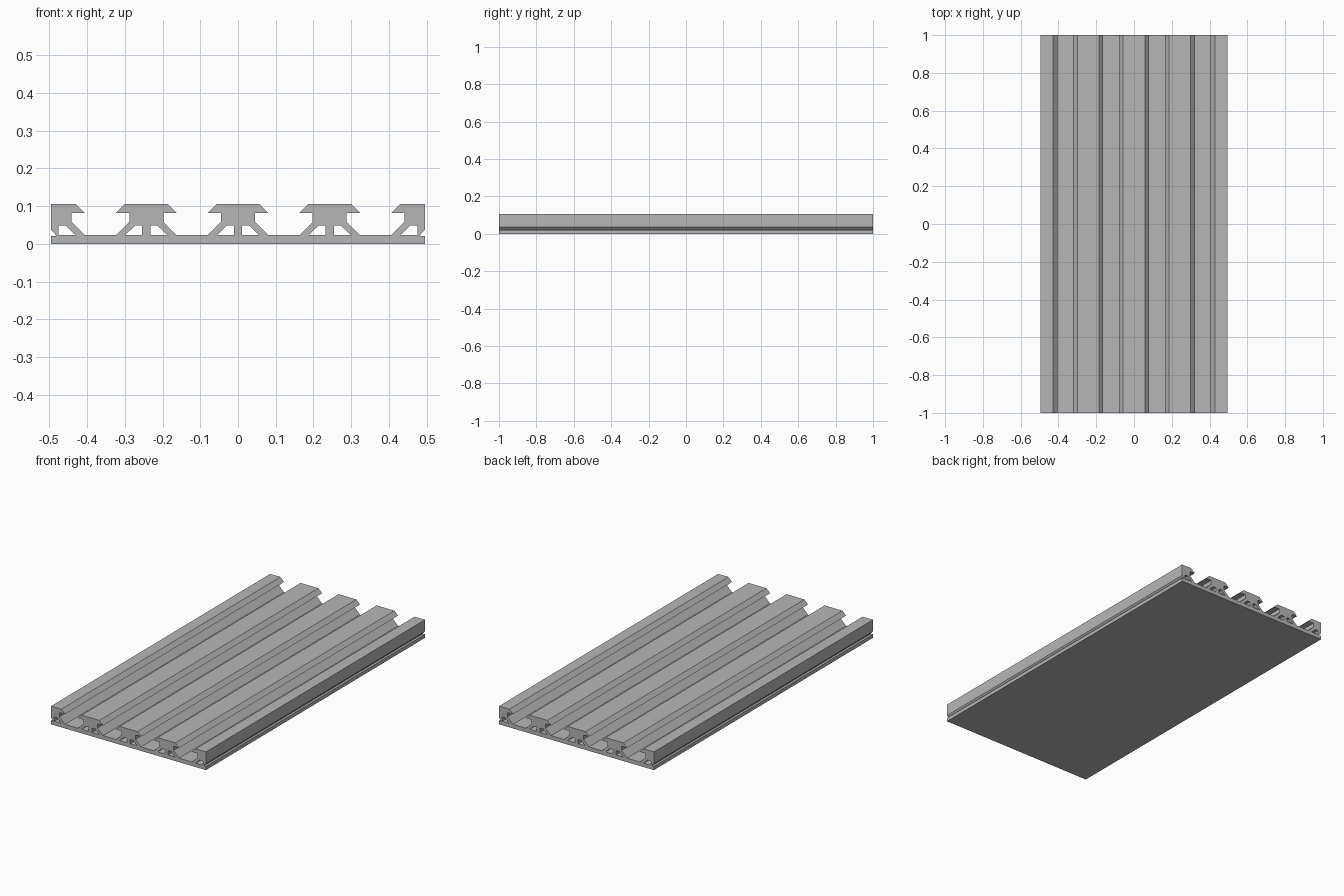
import bpy, bmesh, math
from mathutils import Matrix

cube = bpy.data.objects.get("Cube")
if cube:
    bpy.data.objects.remove(cube, do_unlink=True)

# Main dimensions
PITCH = 0.243
EDGE = 0.495
TOP = 0.105
FLOOR = 0.023

# Right flank of one rib, from its top edge down to the slot floor
FLANK = [(0.057, TOP), (0.08, 0.082), (0.045, 0.082), (0.045, 0.058), (0.08, FLOOR)]
# Hollow channel under the right half of a rib
CHANNEL = [(0.011, FLOOR), (0.011, 0.048), (0.03, 0.048), (0.056, FLOOR)]


def place(points, centre, side=1):
    return [(centre + side * x, z) for x, z in points]


def mirrored(points):
    return [(-x, z) for x, z in reversed(points)]


# Outer cross-section: right half with two slots and the side groove
half = []
for i in range(2):
    half += place(FLANK, i * PITCH)
    half += place(FLANK, (i + 1) * PITCH, -1)[::-1]
half += [(EDGE, TOP), (EDGE, 0.037), (0.482, FLOOR), (0.482, 0.021), (EDGE, 0.021), (EDGE, 0)]
outlines = [half + mirrored(half)]

# Channels on both sides of each full rib, and inward only on the edge ribs
for i in range(-2, 3):
    for side in (-1, 1):
        if abs(i + side) <= 2:
            outlines.append(place(CHANNEL, i * PITCH, side))

# Filled profile, extruded along the full length
curve = bpy.data.curves.new("slotted_profile", "CURVE")
curve.dimensions = "2D"
curve.fill_mode = "BOTH"
curve.extrude = 1.0
for pts in outlines:
    spline = curve.splines.new("POLY")
    spline.points.add(len(pts) - 1)
    for p, (x, z) in zip(spline.points, pts):
        p.co = (x, z, 0, 1)
    spline.use_cyclic_u = True
helper = bpy.data.objects.new("profile_helper", curve)
bpy.context.collection.objects.link(helper)
bpy.context.view_layer.update()
graph = bpy.context.evaluated_depsgraph_get()
mesh = bpy.data.meshes.new_from_object(helper.evaluated_get(graph))
bpy.data.objects.remove(helper, do_unlink=True)

# Stand the profile up and clean it into one closed solid
mesh.transform(Matrix.Rotation(math.pi / 2, 4, "X"))
bm = bmesh.new()
bm.from_mesh(mesh)
bmesh.ops.remove_doubles(bm, verts=bm.verts, dist=0.0001)
bmesh.ops.recalc_face_normals(bm, faces=bm.faces)
for f in bm.faces:
    f.smooth = False
    f.material_index = 0
bm.to_mesh(mesh)
bm.free()

# Aluminium grey
grey = bpy.data.materials.new("aluminium_grey")
grey.use_nodes = True
colour = (0.47, 0.47, 0.47, 1)
grey.diffuse_color = colour
grey.node_tree.nodes["Principled BSDF"].inputs["Base Color"].default_value = colour
mesh.materials.clear()
mesh.materials.append(grey)

plate = bpy.data.objects.new("slotted_plate", mesh)
bpy.context.collection.objects.link(plate)
